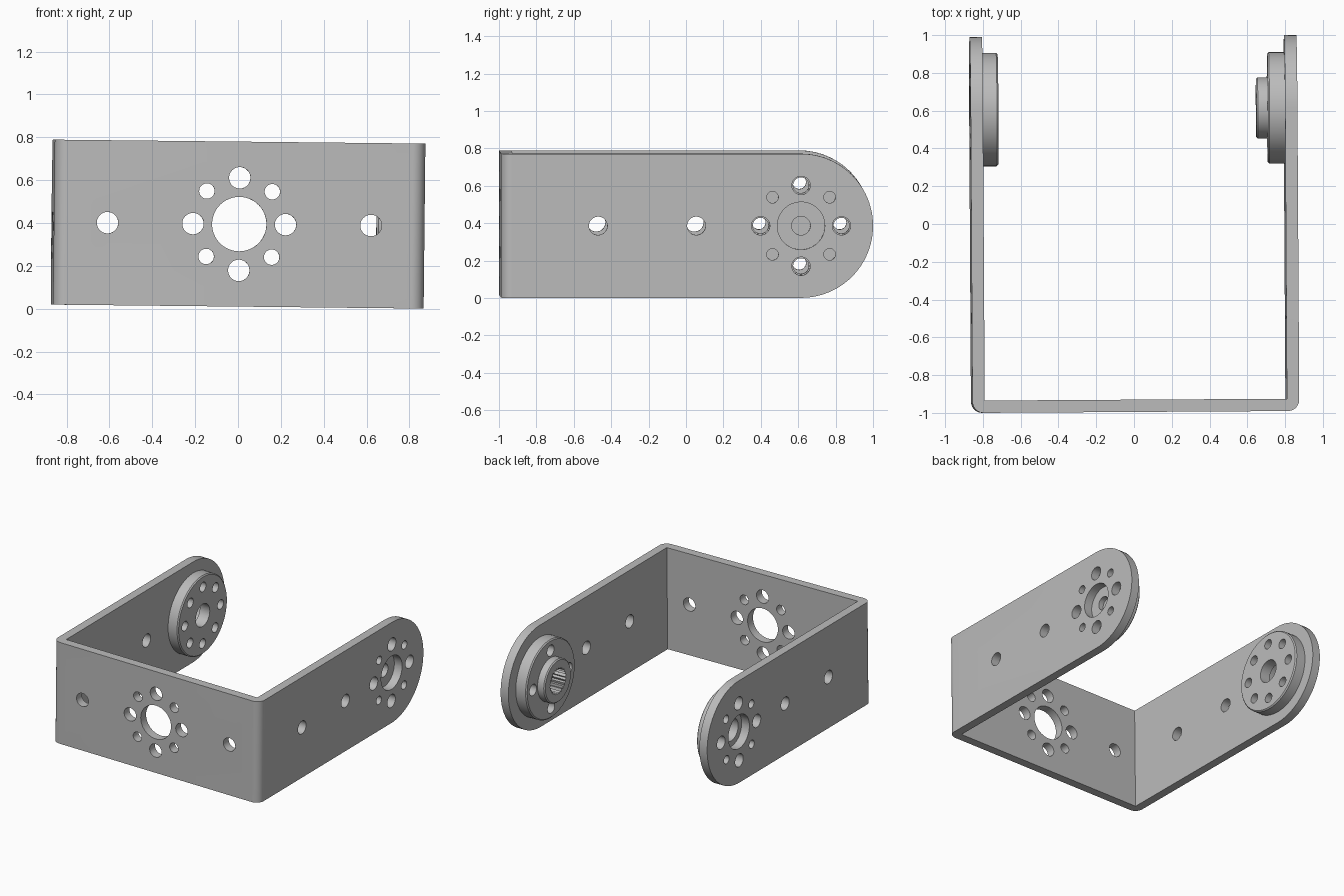
import bpy, bmesh, math
from mathutils import Matrix

if "Cube" in bpy.data.objects:
    bpy.data.objects.remove(bpy.data.objects["Cube"])

# Main dimensions, in an upright frame centred on the origin
HALF_W, HALF_H, WALL = 0.865, 0.385, 0.065
FRONT, HUB_Y, RING = -0.995, 0.61, 0.216
INNER = HALF_W - WALL
# The bracket sits very slightly tilted
POSE = (Matrix.Translation((0, 0, 0.395)) @ Matrix.Rotation(0.006, 4, "Z")
        @ Matrix.Rotation(0.0107, 4, "Y"))

grey = bpy.data.materials.new("bare_metal_grey")
grey.use_nodes = True
colour = (0.5, 0.5, 0.5, 1)
grey.diffuse_color = colour
grey.node_tree.nodes["Principled BSDF"].inputs["Base Color"].default_value = colour


def make_object(name, bm):
    bmesh.ops.recalc_face_normals(bm, faces=bm.faces)
    mesh = bpy.data.meshes.new(name)
    bm.to_mesh(mesh)
    bm.free()
    mesh.materials.append(grey)
    obj = bpy.data.objects.new(name, mesh)
    bpy.context.collection.objects.link(obj)
    return obj


def add_prism(bm, points, offset):
    """Extrude a closed outline along a vector."""
    face = bm.faces.new([bm.verts.new(p) for p in points])
    new = bmesh.ops.extrude_face_region(bm, geom=[face])["geom"]
    verts = [g for g in new if isinstance(g, bmesh.types.BMVert)]
    bmesh.ops.translate(bm, vec=offset, verts=verts)


def arc(cx, cy, r, start, end, steps):
    angles = [math.radians(start + (end - start) * i / steps) for i in range(steps + 1)]
    return [(cx + r * math.cos(a), cy + r * math.sin(a)) for a in angles]


def circle(cx, cy, r):
    return arc(cx, cy, r, 0, 360, 48)[:-1]


def boolean(target, bm, operation="DIFFERENCE"):
    """Apply a boolean with a temporary cutter."""
    cutter = make_object("cutter", bm)
    cutter.hide_render = True
    mod = target.modifiers.new("cut", "BOOLEAN")
    mod.operation, mod.solver, mod.object = operation, "EXACT", cutter
    bpy.context.view_layer.update()
    graph = bpy.context.evaluated_depsgraph_get()
    mesh = bpy.data.meshes.new_from_object(target.evaluated_get(graph))
    target.modifiers.clear()
    target.data = mesh
    bpy.data.objects.remove(cutter)


def drill(target, holes, axis, start, end):
    """Drill round holes (u, z, radius) along x or y."""
    bm = bmesh.new()
    for u, z, r in holes:
        ring = circle(u, z, r)
        if axis == "x":
            add_prism(bm, [(start, a, b) for a, b in ring], (end - start, 0, 0))
        else:
            add_prism(bm, [(a, start, b) for a, b in ring], (0, end - start, 0))
    boolean(target, bm)


def hole_ring(u, large, small):
    """Eight holes on a pitch circle, alternating in size; zero skips."""
    holes = []
    for i in range(8):
        a = i * math.pi / 4
        r = small if i % 2 else large
        if r:
            holes.append((u + RING * math.cos(a), RING * math.sin(a), r))
    return holes


def lathe(name, profile):
    """Spin (x, radius) points about the hub axis."""
    bm = bmesh.new()
    verts = [bm.verts.new((x, HUB_Y, r)) for x, r in profile]
    edges = [bm.edges.new(pair) for pair in zip(verts, verts[1:])]
    bmesh.ops.spin(bm, geom=verts + edges, cent=(0, HUB_Y, 0), axis=(1, 0, 0),
                   angle=2 * math.pi, steps=96)
    bmesh.ops.remove_doubles(bm, verts=bm.verts, dist=1e-5)
    return make_object(name, bm)


# U-shaped bracket: bent strip seen from above, extruded upward
BEND = 0.06
outline = [(-HALF_W, 1.1)]
outline += arc(-HALF_W + BEND, FRONT + BEND, BEND, 180, 270, 10)
outline += arc(HALF_W - BEND, FRONT + BEND, BEND, 270, 360, 10)
outline += [(HALF_W, 1.1), (INNER, 1.1), (INNER, FRONT + WALL),
            (-INNER, FRONT + WALL), (-INNER, 1.1)]
bm = bmesh.new()
add_prism(bm, [(x, y, -0.5) for x, y in outline], (0, 0, 1))
bracket = make_object("u_bracket", bm)

# Trim to height with round arm ends
side = [(-1.2, HALF_H), (-1.2, -HALF_H)] + arc(HUB_Y, 0, HALF_H, -90, 90, 48)
bm = bmesh.new()
add_prism(bm, [(-1, y, z) for y, z in side], (2, 0, 0))
boolean(bracket, bm, "INTERSECT")

# Front plate holes
drill(bracket, hole_ring(0, 0.05, 0.036) + [(0, 0, 0.127), (-0.615, 0, 0.05), (0.615, 0, 0.05)],
      "y", FRONT - 0.1, FRONT + 0.2)
# Arm holes
drill(bracket, hole_ring(HUB_Y, 0.049, 0.031)
      + [(HUB_Y, 0, 0.127), (-0.475, 0, 0.049), (0.05, 0, 0.049)], "x", -1, 1)

# Plain idler hub inside the -x arm
FACE = -0.717
idler = lathe("idler_hub", [(-INNER, 0), (-INNER, 0.3), (FACE - 0.008, 0.3),
                            (FACE, 0.292), (FACE, 0)])
drill(idler, hole_ring(HUB_Y, 0.036, 0.036) + [(HUB_Y, 0, 0.085)], "x", -1, -0.5)

# Stepped drive hub inside the +x arm
FLANGE, BOSS = 0.71, 0.65
drive = lathe("drive_hub", [(INNER, 0), (INNER, 0.295), (FLANGE + 0.008, 0.295),
                            (FLANGE, 0.287), (FLANGE, 0.162), (BOSS + 0.008, 0.162),
                            (BOSS, 0.154), (BOSS, 0)])
drill(drive, hole_ring(HUB_Y, 0.042, 0) + [(HUB_Y, 0, 0.05)], "x", 0.5, 1)

# Splined socket in the boss
TEETH = 24
bm = bmesh.new()
spline = []
for i in range(TEETH * 2):
    a = i * math.pi / TEETH
    r = 0.1 if i % 2 else 0.086
    spline.append((0.5, HUB_Y + r * math.cos(a), r * math.sin(a)))
add_prism(bm, spline, (0.26, 0, 0))
boolean(drive, bm)

# Final pose and shading
for obj in (bracket, idler, drive):
    obj.data.transform(POSE)
    bpy.ops.object.select_all(action="DESELECT")
    obj.select_set(True)
    bpy.context.view_layer.objects.active = obj
    bpy.ops.object.shade_smooth_by_angle(angle=math.radians(30))
